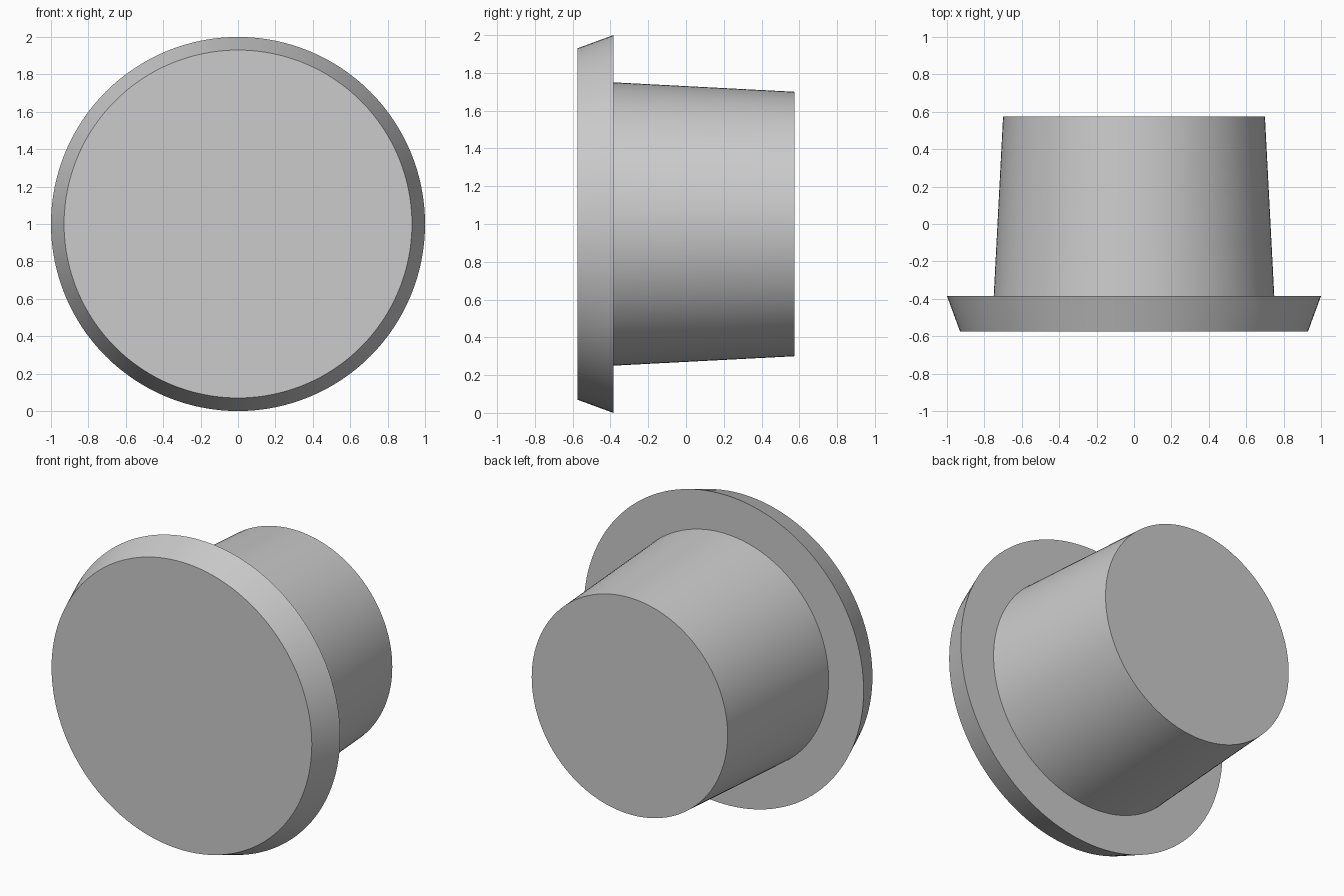
import bpy
import bmesh
from math import sin, cos, tau, radians

cube = bpy.data.objects.get("Cube")
if cube:
    bpy.data.objects.remove(cube, do_unlink=True)

SEGMENTS = 128
AXIS_HEIGHT = 1.0

# Plain grey material
grey = bpy.data.materials.new("plain_grey")
grey.use_nodes = True
colour = (0.6, 0.6, 0.6, 1.0)
grey.diffuse_color = colour
grey.node_tree.nodes["Principled BSDF"].inputs["Base Color"].default_value = colour


def lathe_y(name, profile, material):
    """Closed solid turned about the y axis from (y, radius) points."""
    bm = bmesh.new()
    rings = []
    for y, r in profile:
        rings.append([bm.verts.new((r * cos(tau * i / SEGMENTS), y,
                                    AXIS_HEIGHT + r * sin(tau * i / SEGMENTS)))
                      for i in range(SEGMENTS)])
    for a, b in zip(rings, rings[1:]):
        for i in range(SEGMENTS):
            j = (i + 1) % SEGMENTS
            bm.faces.new((a[i], a[j], b[j], b[i]))
    bm.faces.new(rings[0])
    bm.faces.new(rings[-1])
    bmesh.ops.recalc_face_normals(bm, faces=bm.faces[:])
    mesh = bpy.data.meshes.new(name)
    bm.to_mesh(mesh)
    bm.free()
    mesh.materials.append(material)
    obj = bpy.data.objects.new(name, mesh)
    bpy.context.collection.objects.link(obj)
    bpy.ops.object.select_all(action='DESELECT')
    obj.select_set(True)
    bpy.context.view_layer.objects.active = obj
    bpy.ops.object.shade_smooth_by_angle(angle=radians(30))
    return obj


# Flared head, flat shoulder, then the tapered plug
lathe_y("flanged_plug", [(-0.575, 0.93), (-0.385, 1.0),
                         (-0.385, 0.75), (0.575, 0.70)], grey)
